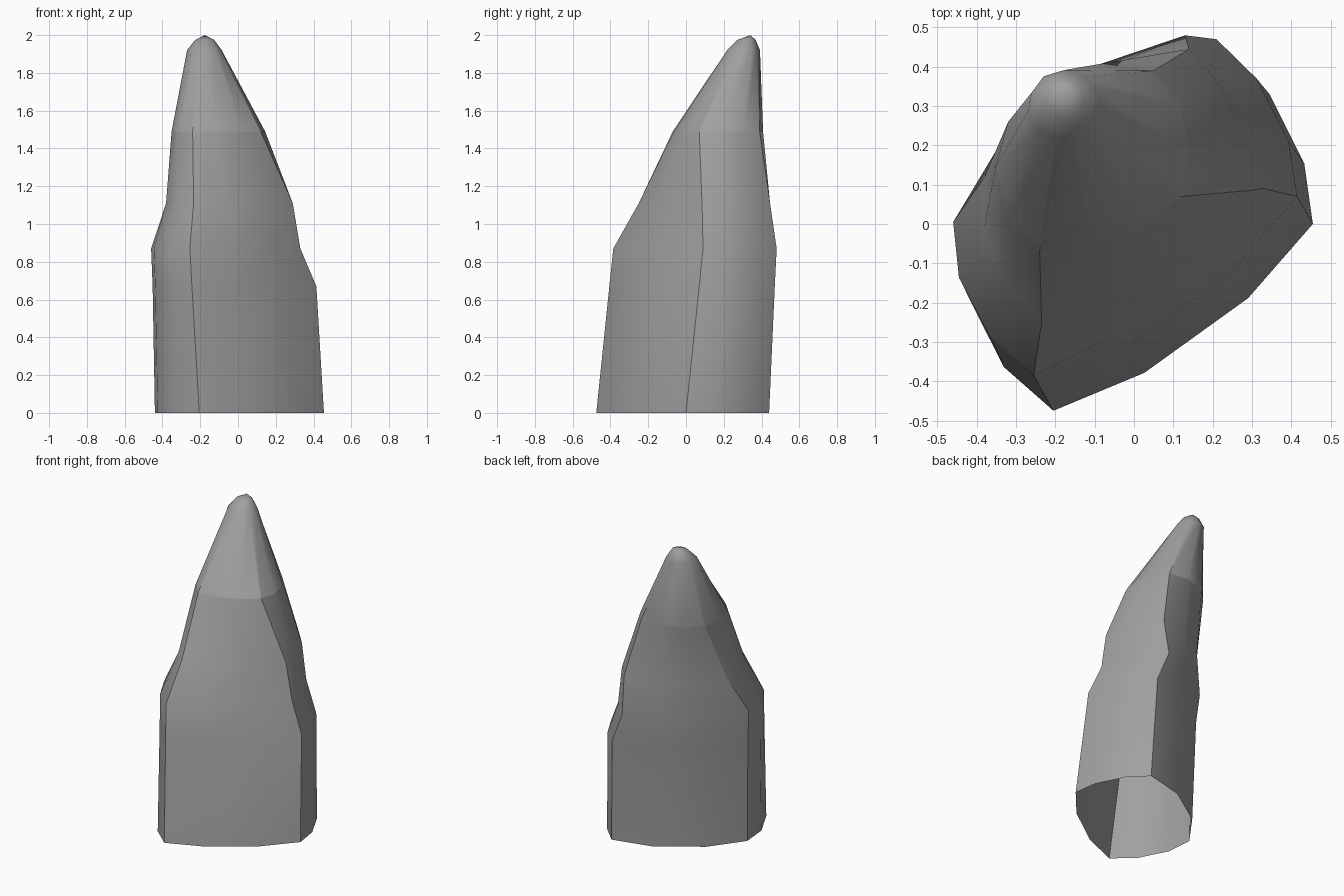
import bpy
import bmesh
from mathutils import Vector

default = bpy.data.objects.get("Cube")
if default:
    bpy.data.objects.remove(default, do_unlink=True)


def make_material(name, colour):
    mat = bpy.data.materials.new(name)
    mat.use_nodes = True
    mat.diffuse_color = colour
    mat.node_tree.nodes["Principled BSDF"].inputs["Base Color"].default_value = colour
    return mat


# Each level: height, roundness, then the four ridge corners
# (front, left, back, right) of the cross-section
LEVELS = [
    (0, 1, (-.205, -.475), (.455, 0), (.235, .44), (-.44, -.01)),
    (.67, 1, (-.244, -.406), (.415, .07), (.21, .47), (-.452, 0)),
    (.87, 1, (-.255, -.385), (.33, .09), (.13, .48), (-.46, .005)),
    (1.11, 1, (-.235, -.25), (.29, .085), (.14, .445), (-.38, .12)),
    (1.49, 1.4, (-.24, -.07), (.12, .07), (.05, .39), (-.32, .26)),
    (1.92, 2, (-.2, .22), (-.1, .26), (-.13, .375), (-.26, .335)),
]
# How far each side bows outward, relative to its width
SIDE_BOW = (.07, .1, .11, .12)
SPLITS = (.3, .7)
SIDE_STEPS = len(SPLITS) + 1
CREASE_LEVEL = 4


def cross_section(height, roundness, corners):
    """Closed outline of four corners joined by bowed sides."""
    outline = []
    for i, bow in enumerate(SIDE_BOW):
        start = Vector(corners[i])
        end = Vector(corners[(i + 1) % len(corners)])
        chord = end - start
        outward = Vector((chord.y, -chord.x)) * bow * roundness
        outline.append(start)
        outline.extend(start + chord * t + outward for t in SPLITS)
    return [Vector((p.x, p.y, height)) for p in outline]


def build_spike(name, material):
    bm = bmesh.new()
    sections = [cross_section(z, r, corners) for z, r, *corners in LEVELS]

    # Rounded tip: shrink the last section toward the apex
    apex = Vector((-.175, .34, 2))
    tip = [apex.lerp(p, .55) for p in sections[-1]]
    for p in tip:
        p.z = 1.975
    sections.append(tip)

    # Skin the sections, leaving the base open
    rings = [[bm.verts.new(p) for p in section] for section in sections]
    count = len(rings[0])
    for lower, upper in zip(rings, rings[1:]):
        for i in range(count):
            j = (i + 1) % count
            bm.faces.new((lower[i], lower[j], upper[j], upper[i]))
    peak = bm.verts.new(apex)
    for i in range(count):
        bm.faces.new((rings[-1][i], rings[-1][(i + 1) % count], peak))
    for face in bm.faces:
        face.smooth = True

    # Sharp corner ridges up to the tip, and a crease under the point
    for lower, upper in zip(rings[:-2], rings[1:-1]):
        for i in range(0, count, SIDE_STEPS):
            bm.edges.get((lower[i], upper[i])).smooth = False
    crease = rings[CREASE_LEVEL]
    for i in range(count):
        bm.edges.get((crease[i], crease[(i + 1) % count])).smooth = False

    mesh = bpy.data.meshes.new(name)
    bm.to_mesh(mesh)
    bm.free()
    mesh.materials.append(material)
    spike = bpy.data.objects.new(name, mesh)
    bpy.context.collection.objects.link(spike)
    return spike


build_spike("pointed_spike", make_material("stone grey", (.35, .35, .35, 1)))
